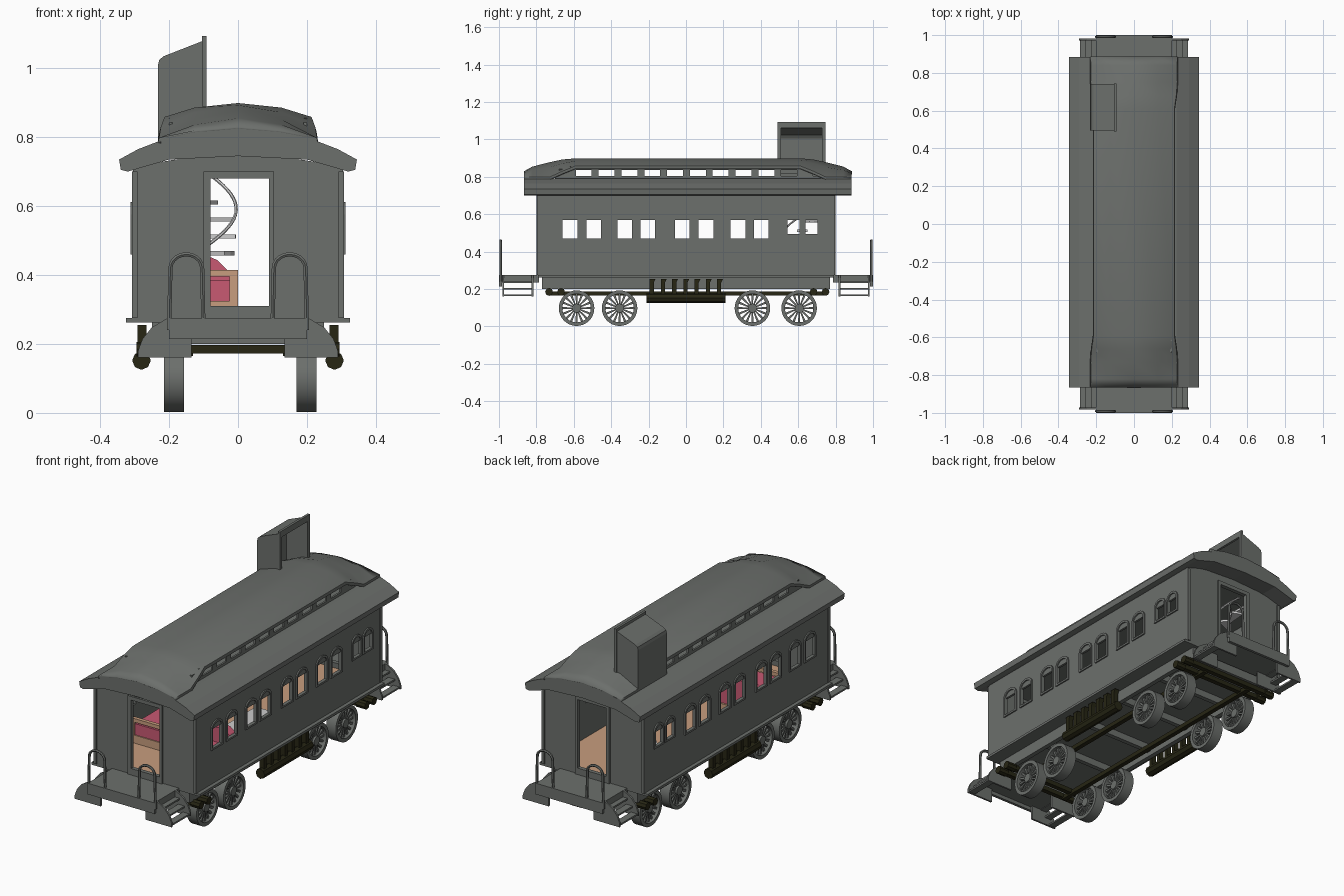
import bpy, bmesh, math
from math import sin, cos, pi

if "Cube" in bpy.data.objects:
    bpy.data.objects.remove(bpy.data.objects["Cube"])

def material(name, c):
    m = bpy.data.materials.new(name)
    m.diffuse_color = (*c, 1)
    m.use_nodes = True
    m.node_tree.nodes["Principled BSDF"].inputs["Base Color"].default_value = m.diffuse_color
    return m

GREY = material("iron grey", (.15, .16, .15))
DARK = material("oily black", (.02, .019, .007))
WOOD = material("pale wood", (.58, .34, .21))
RED = material("red cushion", (.58, .1, .17))
WHITE = material("light steel", (.6, .6, .6))

# ---------- helpers ----------
def finish(name, bm, mat):
    bmesh.ops.recalc_face_normals(bm, faces=bm.faces)
    me = bpy.data.meshes.new(name)
    bm.to_mesh(me)
    bm.free()
    me.materials.append(mat)
    ob = bpy.data.objects.new(name, me)
    bpy.context.collection.objects.link(ob)
    return ob

def place(p, axis, d):
    u, v = p
    return {'x': (d, u, v), 'y': (u, d, v), 'z': (u, v, d)}[axis]

def prism(bm, pts, axis, a, b):
    lo = [bm.verts.new(place(p, axis, a)) for p in pts]
    hi = [bm.verts.new(place(p, axis, b)) for p in pts]
    bm.faces.new(lo)
    bm.faces.new(hi[::-1])
    for i in range(len(pts)):
        j = (i + 1) % len(pts)
        bm.faces.new((lo[i], lo[j], hi[j], hi[i]))

def ring(bm, outer, inner, axis, a, b):
    loops = [[bm.verts.new(place(p, axis, d)) for p in pts]
             for pts, d in ((outer, a), (outer, b), (inner, b), (inner, a))]
    n = len(outer)
    for k in range(4):
        A, B = loops[k], loops[(k + 1) % 4]
        for i in range(n):
            j = (i + 1) % n
            bm.faces.new((A[i], A[j], B[j], B[i]))

def rect(u0, u1, v0, v1):
    return [(u0, v0), (u1, v0), (u1, v1), (u0, v1)]

def circle(u, v, r, n):
    return [(u + r * cos(2 * pi * i / n), v + r * sin(2 * pi * i / n)) for i in range(n)]

def box(bm, x0, x1, y0, y1, z0, z1):
    prism(bm, rect(x0, x1, y0, y1), 'z', z0, z1)

def tube(name, pts, r, mat):
    cu = bpy.data.curves.new(name, 'CURVE')
    cu.dimensions = '3D'
    cu.bevel_depth, cu.bevel_resolution, cu.use_fill_caps = r, 1, True
    sp = cu.splines.new('POLY')
    sp.points.add(len(pts) - 1)
    for q, p in zip(sp.points, pts):
        q.co = (*p, 1)
    tmp = bpy.data.objects.new("tmp", cu)
    me = bpy.data.meshes.new_from_object(tmp)
    bpy.data.objects.remove(tmp)
    me.materials.clear()
    me.materials.append(mat)
    ob = bpy.data.objects.new(name, me)
    bpy.context.collection.objects.link(ob)

def cut(ob, bm):
    cutter = finish("cutter", bm, GREY)
    cutter.hide_render = True
    mod = ob.modifiers.new("cut", 'BOOLEAN')
    mod.operation, mod.solver, mod.object = 'DIFFERENCE', 'EXACT', cutter
    bpy.context.view_layer.objects.active = ob
    bpy.ops.object.modifier_apply(modifier=mod.name)
    bpy.data.objects.remove(cutter)

# ---------- body shell with windows and doors ----------
WINDOWS = [(y, .039, .47) for y in (-.62, -.493, -.327, -.205, -.02, .107, .278, .402)] + \
          [(.575, .032, .495), (.672, .032, .495)]
bm = bmesh.new()
prism(bm, [(-.305, .27), (.305, .27), (.305, .715), (.15, .74), (0, .745), (-.15, .74), (-.305, .715)], 'y', -.79, .79)
body = finish("car_body", bm, GREY)
bm = bmesh.new()
box(bm, -.293, .293, -.778, .778, .2, .70)
cut(body, bm)
bm = bmesh.new()
for y, w, z in WINDOWS:
    box(bm, -.4, .4, y - w, y + w, z, .57)
cut(body, bm)
bm = bmesh.new()
box(bm, -.08, .09, -.9, .9, .31, .68)
cut(body, bm)

# arched window frames
def arch(y, w, z0, z1, h):
    return [(y - w, z0), (y + w, z0)] + [(y + w * cos(pi * i / 8), z1 + h * sin(pi * i / 8)) for i in range(9)]
bm = bmesh.new()
for s in (-1, 1):
    for y, w, z in WINDOWS:
        ring(bm, arch(y, w + .01, z - .01, .575, .037), arch(y, w, z, .572, .028), 'x', s * .303, s * .312)
finish("window_frames", bm, GREY)

# door frames and corner posts
bm = bmesh.new()
for s in (-1, 1):
    ring(bm, rect(-.1, .105, .275, .70), rect(-.08, .09, .31, .68), 'y', s * .785, s * .8)
    for x in (-1, 1):
        prism(bm, rect(min(x * .292, x * .307), max(x * .292, x * .307), .275, .70), 'y', s * .775, s * .797)
finish("door_frames", bm, GREY)

# floor, skirt and cross beams
bm = bmesh.new()
box(bm, -.325, .325, -.79, .79, .262, .275)
ring(bm, rect(-.25, .25, -.77, .77), rect(-.225, .225, -.75, .75), 'z', .2, .264)
for y in (-.45, -.15, .15, .45):
    box(bm, -.226, .226, y - .012, y + .012, .225, .264)
finish("underframe", bm, GREY)
bm = bmesh.new()
box(bm, -.293, .293, -.778, .778, .274, .282)
finish("wood_floor", bm, WOOD)

# ---------- roof ----------
R0, R1 = -.865, .885
bm = bmesh.new()
half = [(.345, .735), (.29, .765), (.225, .79)]
under = [(.32, .70), (.34, .705)]
prism(bm, half + [(-x, z) for x, z in half[::-1]] + [(-x, z) for x, z in under[::-1]] +
      [(-.2, .735), (0, .745), (.2, .735)] + under, 'y', R0, R1)
for y in (R0, R1 - .01):
    prism(bm, [(.228, .785), (.225, .795), (.12, .815), (0, .825), (-.12, .815), (-.225, .795), (-.228, .785)],
          'y', y, y + .01)
finish("lower_roof", bm, GREY)

# raised roof lofted over its sections
rows = [(.875, .225, .795, .825), (.83, .225, .795, .85), (.74, .225, .795, .873),
        (.67, .22, .827, .888), (.6, .21, .855, .894)]
rows = [(-y, x, e, t) for y, x, e, t in rows] + rows[::-1]
bm = bmesh.new()
prev = None
for y, x, e, t in rows:
    h = [(x + .003, e - .012), (x, e), (.125, e + (t - e) * .66)]
    sec = h + [(0, t)] + [(-a, b) for a, b in h[::-1]]
    cur = [bm.verts.new((a, y + .01, b)) for a, b in sec]
    if prev:
        for i in range(6):
            bm.faces.new((prev[i], prev[i + 1], cur[i + 1], cur[i]))
    prev = cur
roof = finish("raised_roof", bm, GREY)
mod = roof.modifiers.new("thickness", 'SOLIDIFY')
mod.thickness, mod.offset = .01, 0

# raised roof side walls with a row of openings
bm = bmesh.new()
for s in (-1, 1):
    a, b = sorted((s * .19, s * .2))
    box(bm, a, b, -.7, .72, .785, .805)
    box(bm, a, b, -.62, .64, .838, .855)
    edges = [-.68] + [v for i in range(10) for v in ((i - 4.5) * .122 - .04, (i - 4.5) * .122 + .045)] + [.68]
    for y0, y1 in zip(edges[::2], edges[1::2]):
        box(bm, a, b, y0, y1, .8, .842)
finish("roof_window_walls", bm, GREY)

# roof hatch, open toward +x
bm = bmesh.new()
prism(bm, [(-.1, 1.08), (-.215, 1.035), (-.228, 1.025), (-.232, 1.01), (-.232, .77), (-.222, .77),
           (-.222, 1.005), (-.21, 1.025), (-.1, 1.068)], 'y', .504, .731)
for y in (.495, .731):
    prism(bm, [(-.1, 1.08), (-.215, 1.035), (-.228, 1.025), (-.232, 1.01), (-.232, .77), (-.1, .77)], 'y', y, y + .009)
ring(bm, rect(.49, .745, .80, 1.093), rect(.508, .727, .82, 1.06), 'x', -.105, -.092)
finish("roof_hatch", bm, GREY)

# ---------- end platforms, steps, railings ----------
side = [(.135, .16), (.29, .16), (.29, .18), (.277, .215), (.25, .248), (.205, .275), (.135, .275)]
bm = bmesh.new()
for s in (-1, 1):
    box(bm, -.2, .2, *sorted((s * .785, s * .986)), .235, .275)
    box(bm, -.2, .2, *sorted((s * .985, s)), .215, .275)
    for x in (-1, 1):
        for y in (.815, .972):
            prism(bm, [(x * u, v) for u, v in side], 'y', s * y, s * (y + .01))
        for u, z in ((.19, .232), (.22, .198), (.248, .163)):
            box(bm, *sorted((x * u, x * (u + .038))), *sorted((s * .82, s * .975)), z, z + .009)
        pts = [(.1, .24)] + [(.15 - .046 * cos(pi * i / 10), .42 + .04 * sin(pi * i / 10)) for i in range(11)] + [(.2, .24)]
        tube("platform_railing", [(x * u, s * .991, z) for u, z in pts], .007, GREY)
finish("end_platforms", bm, GREY)

# ---------- running gear ----------
bm = bmesh.new()
cz, n = .098, 32
ring(bm, circle(0, cz, .095, n), circle(0, cz, .076, n), 'x', -.029, .029)
prism(bm, circle(0, cz, .024, 16), 'x', -.025, .025)
for i in range(16):
    a = 2 * pi * i / 16
    c, s = cos(a), sin(a)
    P = lambda r, w: (r * c - w * s, cz + r * s + w * c)
    prism(bm, [P(.02, -.0035), P(.078, -.006), P(.078, .006), P(.02, .0035)], 'x', -.014, .014)
first = finish("wheel", bm, GREY)
for k, (x, y) in enumerate([(x, y) for x in (-.186, .199) for y in (-.585, -.355, .355, .605)]):
    w = first if k == 0 else first.copy()
    if k:
        bpy.context.collection.objects.link(w)
    w.location = (x, y, 0)

bm = bmesh.new()
for x in (-1, 1):
    box(bm, *sorted((x * .13, x * .155)), -.73, .74, .165, .188)      # long beams
    prism(bm, circle(x * .28, .152, .027, 8), 'y', -.21, .21)         # side tanks
    for i in range(7):                                                # tank hangers
        y = -.18 + i * .06
        prism(bm, [(y - .014, .165), (y + .008, .165), (y + .008, .235), (y + .018, .255), (y - .014, .255)],
              'x', x * .265, x * .292)
    for y in (-.732, -.668, .682, .746):                              # buffer knobs
        prism(bm, circle(y, .185, .021, 8), 'x', x * .24, x * .295)
for y in (-.732, -.668, .682, .746):
    box(bm, -.26, .26, y - .013, y + .013, .173, .197)
finish("running_gear", bm, DARK)

# ---------- interior ----------
wood, red = bmesh.new(), bmesh.new()
for s, y0, y1 in ((-1, -.5, -.2), (1, -.68, -.38)):
    X = lambda a, b: sorted((s * a, s * b))
    o = 0 if s < 0 else .11
    box(wood, *X(o, .285), y0, y1, .282, .32)
    ring(wood, rect(*X(o, .285), .315, .415), rect(*X(o + .025, .27), .325, .395), 'y', y0, y0 + .02)
    box(red, *X(o + .02, .275), y0 + .006, y1 - .01, .32, .385)
    c = (o + .16) if s < 0 else .2
    w = .14 if s < 0 else .075
    prism(red, [(s * (c - w * cos(pi * i / 8)), .38 + .09 * sin(pi * i / 8)) for i in range(9)],
          'y', y1 - .06, y1 - .01)
finish("sofa_frames", wood, WOOD)
finish("sofa_cushions", red, RED)
bm = bmesh.new()
box(bm, .12, .285, -.33, -.02, .282, .40)
finish("side_cabinet", bm, WHITE)

# spiral staircase
bm = bmesh.new()
sx, sy = -.12, .615
prism(bm, circle(sx, sy, .009, 8), 'z', .28, .77)
for i in range(9):
    a, z = -2.6 + i * .6, .31 + i * .049
    prism(bm, [(sx, sy)] + [(sx + .115 * cos(a + d), sy + .115 * sin(a + d)) for d in (0, .25, .5)], 'z', z, z + .012)
finish("spiral_steps", bm, WHITE)
tube("spiral_handrail", [(sx + .115 * cos(-2.6 + i * .15), sy + .115 * sin(-2.6 + i * .15), .38 + i * .0122)
                         for i in range(28)], .005, WHITE)

# smooth the round parts, keep the edges sharp
for ob in bpy.data.objects:
    ob.select_set(ob.name.startswith(("wheel", "raised_roof", "platform_railing", "spiral_handrail")))
bpy.context.view_layer.objects.active = roof
bpy.ops.object.shade_smooth_by_angle(angle=math.radians(25))
